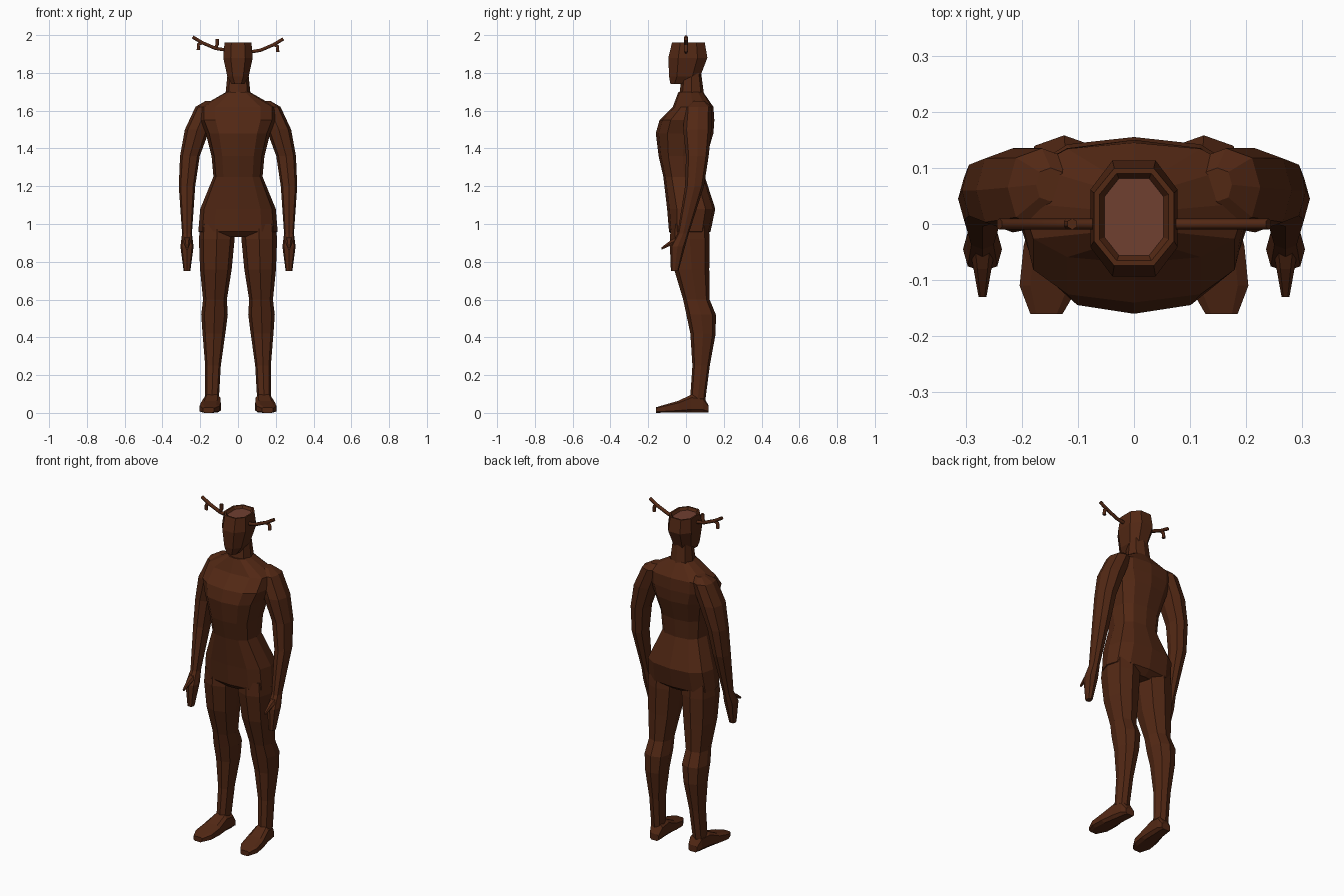
import bpy, bmesh
from math import cos, sin, pi, copysign

cube = bpy.data.objects.get("Cube")
if cube:
    bpy.data.objects.remove(cube)


def material(name, *rgb):
    made = bpy.data.materials.new(name)
    made.use_nodes = True
    made.diffuse_color = (*rgb, 1)
    shader = made.node_tree.nodes["Principled BSDF"]
    shader.inputs["Base Color"].default_value = (*rgb, 1)
    return made


dark_brown = material("dark brown", .085, .021, .007)
pale_brown = material("pale brown", .16, .05, .03)


def add_object(name, data):
    obj = bpy.data.objects.new(name, data)
    bpy.context.collection.objects.link(obj)
    return obj


def ring_point(angle, power):
    """Point on a rounded square that fills the unit box."""
    return [copysign(abs(value) ** power, value) for value in (cos(angle), sin(angle))]


def loft(name, rings, sides=8, power=.8, turn=0, along_y=False, hollow=False):
    """Skin rings given as level, centre x, half width, centre depth, half depth."""
    bm = bmesh.new()
    loops = []
    for level, x, width, depth, thickness in rings:
        loop = []
        for i in range(sides):
            across, forward = ring_point(2 * pi * (i + turn) / sides, power)
            px, pd = x + across * width, depth + forward * thickness
            loop.append(bm.verts.new((px, level, pd) if along_y else (px, pd, level)))
        loops.append(loop)
    for lower, upper in zip(loops, loops[1:]):
        for i in range(sides):
            bm.faces.new((lower[i - 1], lower[i], upper[i], upper[i - 1]))
    bm.faces.new(loops[0])
    crown = bm.faces.new(loops[-1])
    bmesh.ops.recalc_face_normals(bm, faces=bm.faces)
    if hollow:
        # Leave a flat rim, then sink a pale floor inside it
        bmesh.ops.inset_individual(bm, faces=[crown], thickness=.01)
        bmesh.ops.inset_individual(bm, faces=[crown], thickness=.01, depth=-.015)
        crown.material_index = 1
    mesh = bpy.data.meshes.new(name)
    bm.to_mesh(mesh)
    bm.free()
    mesh.materials.append(dark_brown)
    mesh.materials.append(pale_brown)
    return add_object(name, mesh)


def body_rings(rows):
    """Rows of height, half width, front and back, centred across the body."""
    return [(z, 0, width, (front + back) / 2, (back - front) / 2)
            for z, width, front, back in rows]


def limb(name, rows, centre_x, ratio):
    """Rows of height, centre depth and radius; x follows a rule of height."""
    loft(name, [(z, centre_x(z), radius * ratio, y, radius) for z, y, radius in rows])


def twig(name, paths, side, lift):
    curve = bpy.data.curves.new(name, "CURVE")
    curve.dimensions = "3D"
    curve.bevel_depth = .01
    curve.bevel_resolution = 1
    curve.use_fill_caps = True
    for path in paths:
        spline = curve.splines.new("POLY")
        spline.points.add(len(path) - 1)
        for point, (x, z) in zip(spline.points, path):
            point.co = (side * x, 0, z + lift, 1)
    curve.materials.append(dark_brown)
    add_object(name, curve)


# Torso from pelvis to collar
loft("torso", body_rings([
    (.93, .15, -.06, .09), (.96, .21, -.09, .13), (1.08, .2, -.1, .155),
    (1.25, .13, -.12, .1), (1.36, .14, -.145, .11), (1.48, .17, -.16, .145),
    (1.55, .2, -.14, .15), (1.62, .2, -.07, .145), (1.7, .06, -.04, .09)]),
    sides=12, power=.75)

# Neck and head with a hollow crown
loft("neck", body_rings([(1.65, .07, -.04, .1), (1.8, .055, -.02, .08)]))
loft("head", body_rings([
    (1.74, .035, -.085, 0), (1.78, .06, -.095, .08),
    (1.88, .083, -.1, .12), (1.96, .076, -.08, .105)]), turn=.5, hollow=True)

# Forked branches growing from the temples
stem = [(.06, 1.91), (.12, 1.92), (.19, 1.95), (.24, 1.98)]
fork = [stem[2], (.21, 1.94), (.21, 1.91)]
spur = [stem[1], (.11, 1.94), (.11, 1.97)]
twig("left_branch", [stem, fork], 1, 0)
twig("right_branch", [stem, fork, spur], -1, .01)

for label, side in (("left", 1), ("right", -1)):
    # Arm bows outward from the shoulder, then hangs straight
    limb(label + "_arm", [
        (1.65, .07, .03), (1.62, .065, .07), (1.5, .06, .075), (1.36, .06, .06),
        (1.2, .045, .05), (.95, -.015, .03), (.88, -.045, .04), (.75, -.06, .02)],
        lambda z: side * (.27 - .6 * max(0, z - 1.2) ** 2), .87)
    loft(label + "_thumb", [
        (y, side * .27, width, z, width) for y, z, width in
        ((-.03, .92, .025), (-.08, .9, .016), (-.13, .87, .007))],
        sides=6, along_y=True)

    # Leg tapers and spreads slightly toward the ankle
    limb(label + "_leg", [
        (1, .02, .1), (.92, .02, .105), (.76, .03, .093), (.6, .055, .07),
        (.52, .08, .078), (.42, .09, .067), (.25, .08, .046), (.05, .06, .04)],
        lambda z: side * (.14 - .03 * z), .9)
    # Foot turns outward and flattens toward the toes
    loft(label + "_foot", [
        (y, side * (.14 - .1 * y), width, height / 2, height / 2)
        for y, width, height in
        ((.12, .03, .04), (.09, .04, .09), (.03, .045, .1),
         (-.04, .055, .065), (-.11, .055, .045), (-.16, .03, .03))],
        power=.5, turn=.5, along_y=True)
